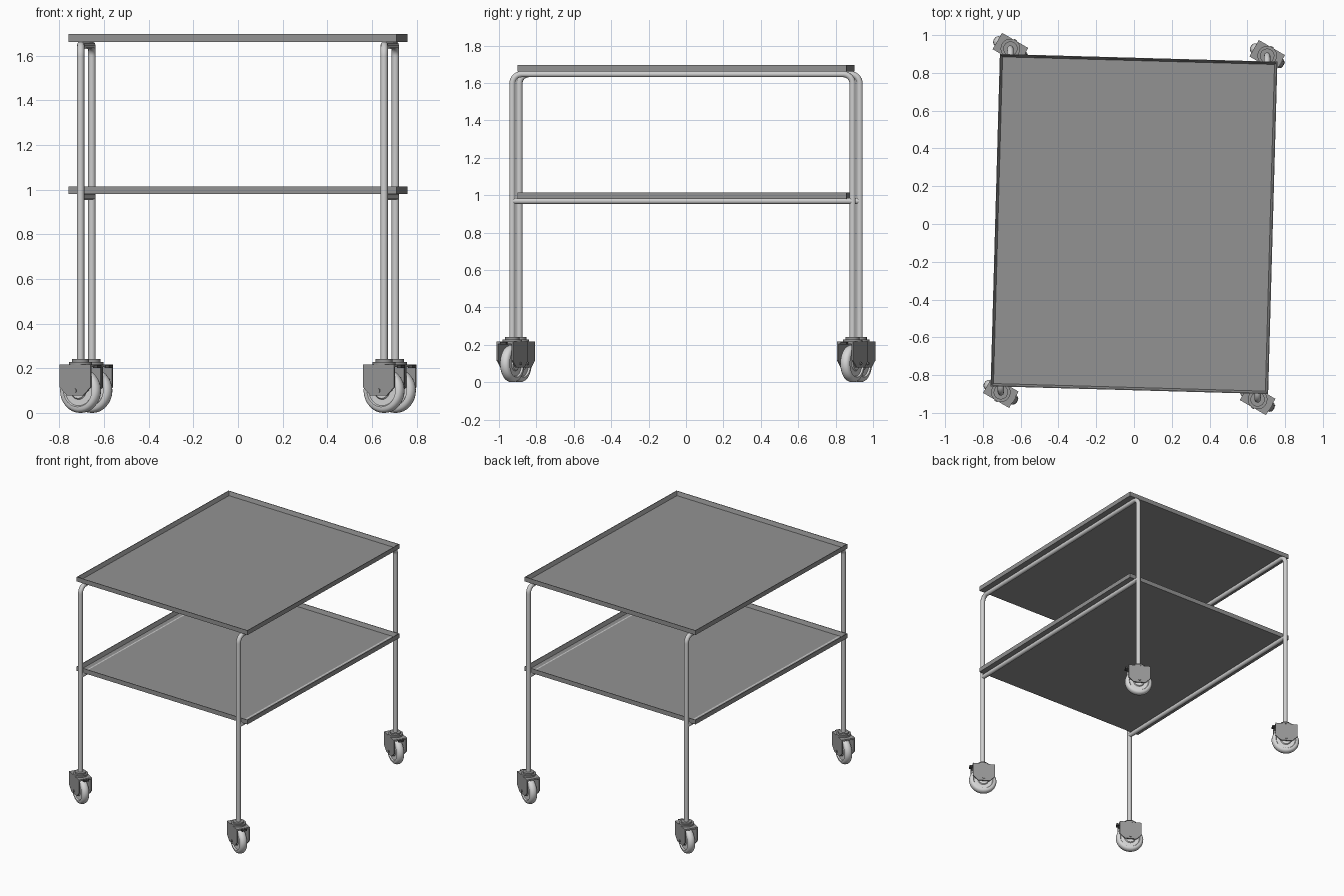
import bpy, bmesh, math
from mathutils import Matrix, Vector

if "Cube" in bpy.data.objects:
    bpy.data.objects.remove(bpy.data.objects["Cube"])

TURN = Matrix.Rotation(math.radians(-1.6), 4, 'Z')   # whole cart sits slightly turned
LX, LY = 0.68, 0.91                                  # leg positions
R = 0.017                                            # tube radius


def material(name, v):
    m = bpy.data.materials.new(name)
    m.diffuse_color = (v, v, v, 1)
    m.use_nodes = True
    m.node_tree.nodes["Principled BSDF"].inputs["Base Color"].default_value = m.diffuse_color
    return m


SHELF = material("shelf grey", 0.29)
TUBE = material("light steel", 0.62)
FORK = material("caster grey", 0.31)
WHEEL = material("wheel light grey", 0.68)
DARK = material("dark grey", 0.08)


def finish(bm, name, mat, matrix, smooth=False):
    bmesh.ops.recalc_face_normals(bm, faces=bm.faces)
    me = bpy.data.meshes.new(name)
    bm.to_mesh(me)
    bm.free()
    ob = bpy.data.objects.new(name, me)
    bpy.context.collection.objects.link(ob)
    me.materials.append(mat)
    ob.matrix_world = matrix
    if smooth:
        bpy.ops.object.select_all(action='DESELECT')
        ob.select_set(True)
        bpy.context.view_layer.objects.active = ob
        bpy.ops.object.shade_smooth_by_angle(angle=math.radians(35))
    return ob


def box(name, size, loc, mat, matrix):
    bm = bmesh.new()
    bmesh.ops.create_cube(bm, size=1, matrix=Matrix.Translation(loc) @ Matrix.Diagonal((*size, 1)))
    return finish(bm, name, mat, matrix)


def cylinder(name, r, depth, loc, mat, matrix, axis='Z', segs=20):
    bm = bmesh.new()
    rot = Matrix.Rotation(math.pi / 2, 4, 'X') if axis == 'Y' else Matrix()
    bmesh.ops.create_cone(bm, cap_ends=True, segments=segs, radius1=r, radius2=r, depth=depth,
                          matrix=Matrix.Translation(loc) @ rot)
    return finish(bm, name, mat, matrix, True)


def tray(name, z):
    # shallow pan: outer wall, thin lip, sloping inner wall, floor
    bm = bmesh.new()
    rings = []
    for inset, h in ((0, 0), (0, 0.034), (0.004, 0.034), (0.015, 0.005)):
        w, d = 0.735 - inset, 0.88 - inset
        rings.append([bm.verts.new((x * w, y * d, z + h))
                      for x, y in ((-1, -1), (1, -1), (1, 1), (-1, 1))])
    for a, b in zip(rings, rings[1:]):
        for i in range(4):
            j = (i + 1) % 4
            bm.faces.new((a[i], a[j], b[j], b[i]))
    bm.faces.new(rings[0])
    bm.faces.new(rings[-1])
    finish(bm, name, SHELF, TURN)


def tube(name, pts):
    cu = bpy.data.curves.new(name, 'CURVE')
    cu.dimensions = '3D'
    cu.bevel_depth = R
    cu.bevel_resolution = 3
    cu.use_fill_caps = True
    sp = cu.splines.new('POLY')
    sp.points.add(len(pts) - 1)
    for p, c in zip(sp.points, pts):
        p.co = (*c, 1)
    sp.use_smooth = True
    ob = bpy.data.objects.new(name, cu)
    bpy.context.collection.objects.link(ob)
    cu.materials.append(TUBE)
    ob.matrix_world = TURN
    bpy.ops.object.select_all(action='DESELECT')
    ob.select_set(True)
    bpy.context.view_layer.objects.active = ob
    bpy.ops.object.convert(target='MESH')


def caster(name, x, y):
    p = TURN @ Vector((x, y, 0))
    m = Matrix.Translation(p) @ Matrix.Rotation(math.radians(-30), 4, 'Z')
    # wheel: lathed rounded profile around the local y axis
    bm = bmesh.new()
    prof = [(0.0, 0.024), (0.035, 0.024), (0.04, 0.018), (0.068, 0.018), (0.073, 0.027),
            (0.086, 0.026), (0.095, 0.019), (0.1, 0.007)]
    prof += [(r, -t) for r, t in reversed(prof)]
    vs = [bm.verts.new((r, t, 0)) for r, t in prof]
    es = [bm.edges.new(e) for e in zip(vs, vs[1:])]
    bmesh.ops.spin(bm, geom=vs + es, cent=(0, 0, 0), axis=(0, 1, 0), angle=2 * math.pi,
                   steps=32, use_merge=True)
    bmesh.ops.remove_doubles(bm, verts=bm.verts, dist=1e-5)
    finish(bm, name + "_wheel", WHEEL, m @ Matrix.Translation((0, 0, 0.1)), True)
    # fork side plates with cut lower corners
    outline = [(-0.08, 0.215), (0.08, 0.215), (0.08, 0.115), (0.042, 0.078),
               (-0.042, 0.078), (-0.08, 0.115)]
    for side, s in (("front", -1), ("back", 1)):
        bm = bmesh.new()
        f = bm.faces.new([bm.verts.new((u, s * 0.041, z)) for u, z in outline])
        ext = bmesh.ops.extrude_face_region(bm, geom=[f])
        bmesh.ops.translate(bm, vec=(0, s * 0.009, 0),
                            verts=[v for v in ext['geom'] if isinstance(v, bmesh.types.BMVert)])
        finish(bm, f"{name}_fork_{side}", FORK, m)
    # fork crown, swivel and axle
    box(name + "_fork_crown", (0.16, 0.1, 0.012), (0, 0, 0.211), FORK, m)
    cylinder(name + "_swivel", 0.052, 0.014, (0, 0, 0.222), FORK, m)
    cylinder(name + "_swivel_cap", 0.038, 0.014, (0, 0, 0.234), FORK, m)
    cylinder(name + "_axle", 0.009, 0.11, (0, 0, 0.1), FORK, m, 'Y', 12)
    # small brake tab at the end of the fork
    box(name + "_brake_tab", (0.022, 0.036, 0.014), (0.087, 0, 0.208), DARK, m)


tray("top_shelf", 1.662)
tray("lower_shelf", 0.98)

for side, s in (("left", -1), ("right", 1)):
    # bent tube frame: two legs joined under the top shelf
    top, b = 1.647, 0.05
    half = [(LY, 0.235)] + [(LY - b + b * math.cos(a), top - b + b * math.sin(a))
                            for a in [i * math.pi / 16 for i in range(9)]]
    path = half + [(-y, z) for y, z in reversed(half)]
    tube(side + "_leg_frame", [(s * LX, y, z) for y, z in path])
    # straight rail under the lower shelf
    tube(side + "_lower_rail", [(s * LX, -LY, 0.969), (s * LX, LY, 0.969)])
    caster("front_" + side + "_caster", s * LX, -LY)
    caster("back_" + side + "_caster", s * LX, LY)
